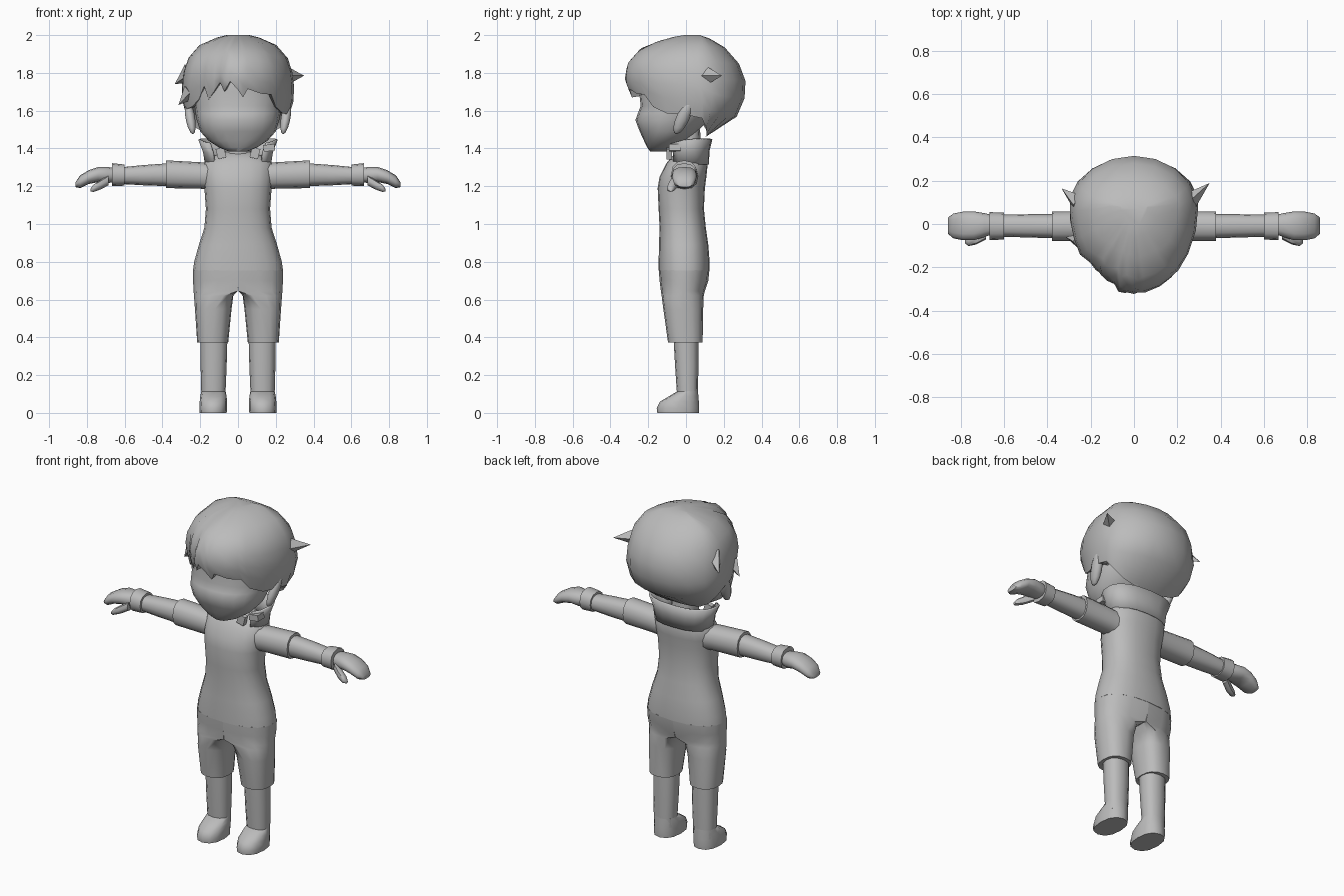
import bpy, bmesh, math
from mathutils import Vector

if "Cube" in bpy.data.objects:
    bpy.data.objects.remove(bpy.data.objects["Cube"])

grey = bpy.data.materials.new("plain_grey")
grey.diffuse_color = (0.5, 0.5, 0.5, 1)
grey.use_nodes = True
grey.node_tree.nodes["Principled BSDF"].inputs["Base Color"].default_value = grey.diffuse_color


def finish(name, bm, mirror=False, thick=0, angle=50):
    bmesh.ops.recalc_face_normals(bm, faces=bm.faces)
    me = bpy.data.meshes.new(name)
    bm.to_mesh(me)
    bm.free()
    me.materials.append(grey)
    me.shade_smooth()
    me.set_sharp_from_angle(angle=math.radians(angle))
    ob = bpy.data.objects.new(name, me)
    bpy.context.collection.objects.link(ob)
    if thick:
        ob.modifiers.new("thickness", 'SOLIDIFY').thickness = thick
    if mirror:
        ob.modifiers.new("mirror", 'MIRROR').use_mirror_merge = False
    return ob


def loft(name, rings, closed=True, caps=True, **kw):
    bm = bmesh.new()
    rows = [[bm.verts.new(p) for p in r] for r in rings]
    n = len(rows[0])
    for a, b in zip(rows, rows[1:]):
        for i in range(n if closed else n - 1):
            j = (i + 1) % n
            bm.faces.new((a[i], a[j], b[j], b[i]))
    if caps:
        bm.faces.new(rows[0])
        bm.faces.new(rows[-1])
    return finish(name, bm, **kw)


def spow(v, p):
    return math.copysign(abs(v) ** p, v)


def oval(u0, u1, v0, v1, n=12, p=0.85, turn=0.0):
    pts = []
    for i in range(n):
        a = 2 * math.pi * i / n + turn
        pts.append(((u0 + u1) / 2 + (u1 - u0) / 2 * spow(math.cos(a), p),
                    (v0 + v1) / 2 + (v1 - v0) / 2 * spow(math.sin(a), p)))
    return pts


def ring_z(z, x0, x1, y0, y1, **kw):
    return [(x, y, z) for x, y in oval(x0, x1, y0, y1, **kw)]


def ring_x(x, y0, y1, z0, z1, **kw):
    return [(x, y, z) for y, z in oval(y0, y1, z0, z1, **kw)]


def interp(table, t):
    for a, b in zip(table, table[1:]):
        lo, hi = min(a[0], b[0]), max(a[0], b[0])
        if lo <= t <= hi:
            k = (t - a[0]) / (b[0] - a[0])
            return [p + (q - p) * k for p, q in zip(a[1:], b[1:])]
    return list(table[-1][1:])


# Torso: height, half width, front, back
TORSO = [(1.38, .09, -.05, .07), (1.345, .155, -.085, .105), (1.32, .185, -.105, .115),
         (1.25, .185, -.14, .108), (1.19, .178, -.15, .1), (1.08, .17, -.145, .095),
         (.98, .178, -.14, .105), (.89, .207, -.143, .118), (.8, .232, -.145, .125),
         (.755, .238, -.145, .125)]
loft("torso", [ring_z(z, -w, w, f, b, n=20) for z, w, f, b in TORSO])

# Trouser legs: flat-sided at the hip, rounding towards the hem
legs = []
for z, inner, outer, f, b, k in [(.757, 0, .238, -.144, .124, 0), (.7, 0, .238, -.14, .118, 0),
                                 (.645, .002, .235, -.133, .1, 0), (.62, .025, .233, -.129, .094, .5),
                                 (.55, .034, .228, -.12, .091, .9), (.372, .052, .216, -.095, .088, 1)]:
    c, h = (f + b) / 2, (b - f) / 2
    ring = []
    for i in range(16):
        a = -math.pi / 2 + 2 * math.pi * i / 16
        y = c + h * spow(math.sin(a), .85)
        r = spow(math.cos(a), .8)
        flat = inner + (outer - inner) * max(r, 0)
        full = (inner + outer) / 2 + (outer - inner) / 2 * r
        ring.append((flat + (full - flat) * k, y, z))
    legs.append(ring)
loft("trouser_leg", legs, mirror=True)

# Lower legs and shoes
loft("lower_leg", [ring_z(.4, .056, .2, -.066, .066), ring_z(.25, .06, .198, -.058, .066),
                   ring_z(.06, .068, .193, -.045, .062)], mirror=True)
loft("shoe", [ring_z(.115, .066, .194, -.045, .063), ring_z(.085, .06, .2, -.095, .066),
              ring_z(.06, .058, .203, -.138, .068), ring_z(.025, .058, .205, -.155, .07),
              ring_z(0, .06, .203, -.152, .068)], mirror=True)

# Sleeve, forearm, cuff
loft("sleeve", [ring_x(.13, -.08, .065, 1.18, 1.32), ring_x(.2, -.078, .06, 1.187, 1.327),
                ring_x(.38, -.078, .058, 1.19, 1.337)], mirror=True)
loft("forearm", [ring_x(.36, -.066, .046, 1.2, 1.322), ring_x(.5, -.062, .045, 1.205, 1.312),
                 ring_x(.64, -.058, .042, 1.213, 1.298)], mirror=True)
loft("cuff", [ring_x(.6, -.072, .052, 1.203, 1.315), ring_x(.668, -.074, .055, 1.2, 1.322)],
     mirror=True)

# Hand and thumb
loft("hand", [ring_x(.65, -.045, .04, 1.225, 1.295), ring_x(.69, -.06, .05, 1.215, 1.302),
              ring_x(.74, -.075, .058, 1.222, 1.302), ring_x(.79, -.075, .057, 1.212, 1.285),
              ring_x(.835, -.066, .048, 1.19, 1.258), ring_x(.86, -.045, .03, 1.195, 1.222)],
     mirror=True)
loft("thumb", [ring_x(.685, -.072, -.02, 1.205, 1.26, n=8), ring_x(.73, -.095, -.045, 1.182, 1.232, n=8),
               ring_x(.765, -.102, -.06, 1.17, 1.208, n=8), ring_x(.78, -.09, -.072, 1.172, 1.188, n=8)],
     mirror=True)

# Neck
loft("neck", [ring_z(1.33, -.075, .075, -.06, .08), ring_z(1.5, -.07, .07, -.06, .075)])

# Stand-up collar, open at the front
collar = []
for z0, slope, rx, ry in [(1.315, 0, .165, .095), (1.385, .01, .175, .097), (1.452, .03, .2, .113)]:
    row = []
    for i in range(15):
        a = math.radians(-138 + 276 * i / 14)
        c = math.cos(a)
        row.append((rx * spow(math.sin(a), .8), .015 + ry * spow(c, .85), z0 + slope * min(c, 0)))
    collar.append(row)
loft("collar", collar, closed=False, caps=False, thick=.012)


def block(name, centre, size, tilt, mirror=False):
    bm = bmesh.new()
    bmesh.ops.create_cube(bm, size=1)
    for v in bm.verts:
        x, y, z = (v.co[i] * size[i] for i in range(3))
        v.co = Vector(centre) + Vector((x * math.cos(tilt) - z * math.sin(tilt), y,
                                        x * math.sin(tilt) + z * math.cos(tilt)))
    finish(name, bm, mirror, angle=30)


# Lapel tips and collar tab
block("lapel_tip", (.09, -.088, 1.375), (.045, .03, .055), -.25, True)
block("collar_tab", (.165, -.06, 1.403), (.06, .06, .035), .1)

# Head: height, half width, front, back
FACE = [(1.385, .05, -.19, -.1), (1.405, .1, -.205, -.06), (1.44, .155, -.222, 0),
        (1.49, .2, -.245, .06), (1.55, .218, -.268, .12), (1.585, .225, -.255, .14),
        (1.625, .23, -.24, .15), (1.7, .235, -.248, .16), (1.8, .22, -.23, .16)]
loft("head", [ring_z(z, -w, w, f, b, n=20, p=.9) for z, w, f, b in FACE])

# Ears
bm = bmesh.new()
bmesh.ops.create_uvsphere(bm, u_segments=10, v_segments=7, radius=1)
for v in bm.verts:
    x, y, z = v.co
    v.co = (.253 + .027 * x + .014 * z, -.015 + .038 * y + .036 * z, 1.565 + .09 * z)
finish("ear", bm, mirror=True)

# Hair shell: height, front, back, half width
HAIR = [(2.0, -.01, .07, .06), (1.985, -.1, .12, .12), (1.935, -.235, .205, .23),
        (1.85, -.31, .28, .28), (1.76, -.325, .315, .295), (1.68, -.29, .315, .3),
        (1.58, -.26, .28, .28), (1.5, -.2, .2, .225), (1.455, -.1, .09, .16)]
# Hair rim: angle around the head from the front, height
RIM = [(-180, 1.46), (-160, 1.462), (-140, 1.468), (-120, 1.48), (-105, 1.51), (-92, 1.57),
       (-80, 1.61), (-70, 1.61), (-58, 1.62), (-48, 1.66), (-40, 1.73), (-34, 1.66), (-27, 1.7),
       (-20, 1.75), (-14, 1.70), (-8, 1.755), (0, 1.71), (5, 1.67), (10, 1.715), (24, 1.69),
       (36, 1.685), (44, 1.62), (58, 1.585), (75, 1.58), (92, 1.56), (105, 1.51), (120, 1.48),
       (140, 1.468), (160, 1.462)]


def hair_point(deg, z, shrink=1.0):
    f, b, w = interp(HAIR, z)
    a = math.radians(deg)
    mid = min(.08, (f + b) / 2 + .07)
    reach = (mid - f) if math.cos(a) > 0 else (b - mid)
    if -56 < deg < -16:          # left side of the fringe sits behind the main sweep
        shrink *= .94
    return (w * math.sin(a) * shrink, mid - reach * math.cos(a) * shrink, z)


rows = []
for t in (0, .03, .12, .28, .45, .62, .8, 1):
    rows.append([hair_point(d, 2.0 - (2.0 - zr) * t) for d, zr in RIM])
rows.append([hair_point(d, zr + .012, .8) for d, zr in RIM])
loft("hair", rows, angle=60)


# Loose hair tufts
def tuft(name, base, tip, width):
    base, tip = Vector(base), Vector(tip)
    axis = (tip - base).normalized()
    side = axis.cross(Vector((0, 1, 0))).normalized()
    up = axis.cross(side)
    bm = bmesh.new()
    ring = [bm.verts.new(base + side * width * math.cos(a) + up * width * .8 * math.sin(a))
            for a in (math.tau * i / 4 for i in range(4))]
    top = bm.verts.new(tip)
    for i in range(4):
        bm.faces.new((ring[i], ring[(i + 1) % 4], top))
    bm.faces.new(ring)
    finish(name, bm, angle=30)


tuft("tuft_right", (.25, .1, 1.785), (.35, .19, 1.785), .055)
tuft("tuft_left", (-.25, .09, 1.8), (-.335, .165, 1.74), .055)
tuft("tuft_low_left", (-.25, -.08, 1.7), (-.315, -.06, 1.63), .045)
